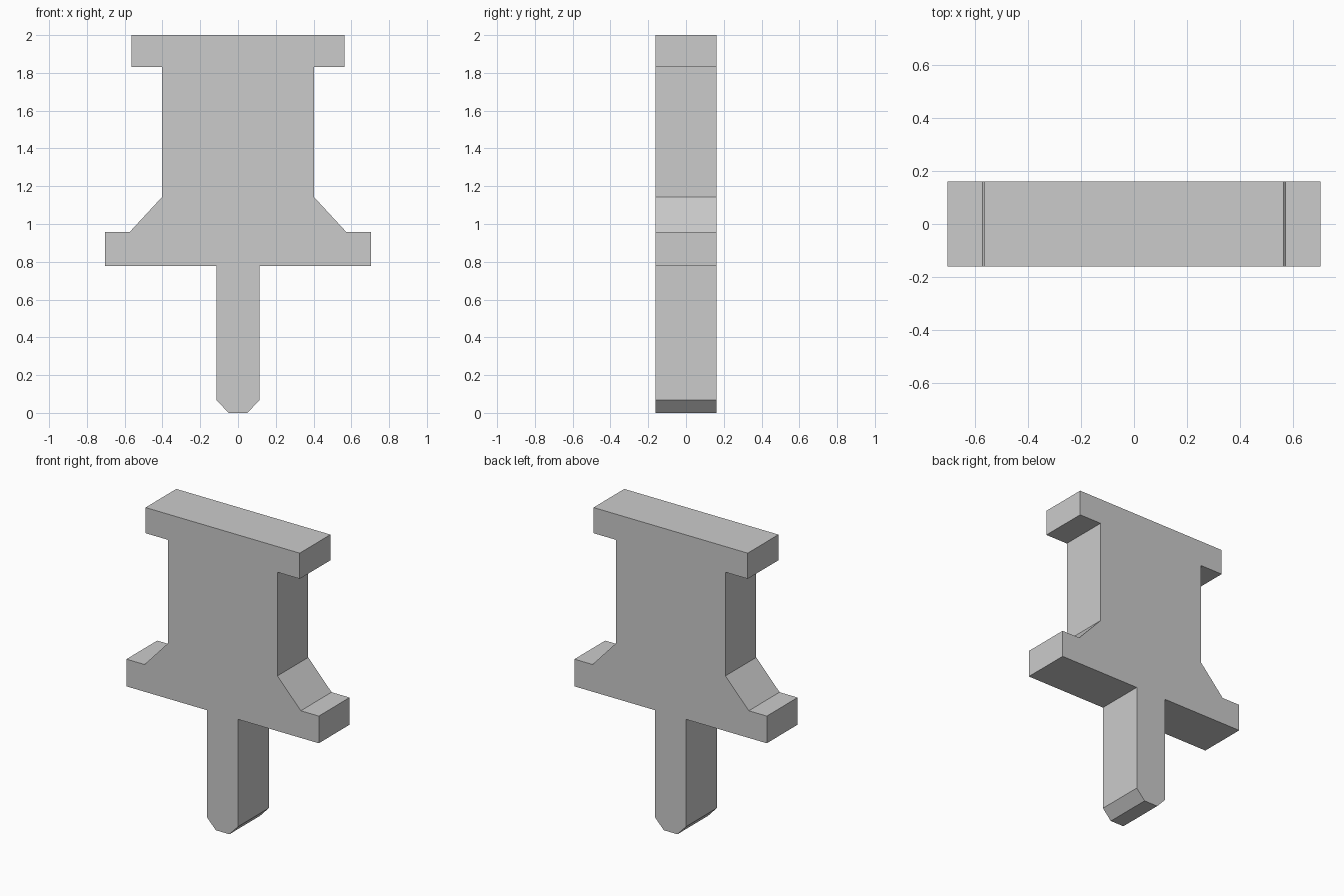
import bpy
import bmesh

# Remove the default cube
cube = bpy.data.objects.get("Cube")
if cube:
    bpy.data.objects.remove(cube, do_unlink=True)

HALF_DEPTH = 0.161

# Right half of the outline (x, z), from the tip up to the cap
half = [
    (0.05, 0.0), (0.113, 0.067),      # chamfered tip
    (0.113, 0.778), (0.705, 0.778),   # pin and underside of collar
    (0.705, 0.958), (0.573, 0.958),   # collar edge
    (0.402, 1.143), (0.402, 1.83),    # flare and body
    (0.565, 1.83), (0.565, 2.0),      # cap
]
outline = half + [(-x, z) for x, z in reversed(half)]

# Plain grey material
grey = bpy.data.materials.new("plain_grey")
grey.use_nodes = True
colour = (0.6, 0.6, 0.6, 1.0)
grey.diffuse_color = colour
grey.node_tree.nodes["Principled BSDF"].inputs["Base Color"].default_value = colour

# Extrude the outline through the depth into one solid
bm = bmesh.new()
front = bm.faces.new([bm.verts.new((x, -HALF_DEPTH, z)) for x, z in outline])
result = bmesh.ops.extrude_face_region(bm, geom=[front], use_keep_orig=True)
back = [v for v in result["geom"] if isinstance(v, bmesh.types.BMVert)]
bmesh.ops.translate(bm, verts=back, vec=(0, 2 * HALF_DEPTH, 0))
bmesh.ops.recalc_face_normals(bm, faces=bm.faces)

mesh = bpy.data.meshes.new("flat_push_pin")
bm.to_mesh(mesh)
bm.free()
mesh.materials.append(grey)
pin = bpy.data.objects.new("flat_push_pin", mesh)
bpy.context.collection.objects.link(pin)
